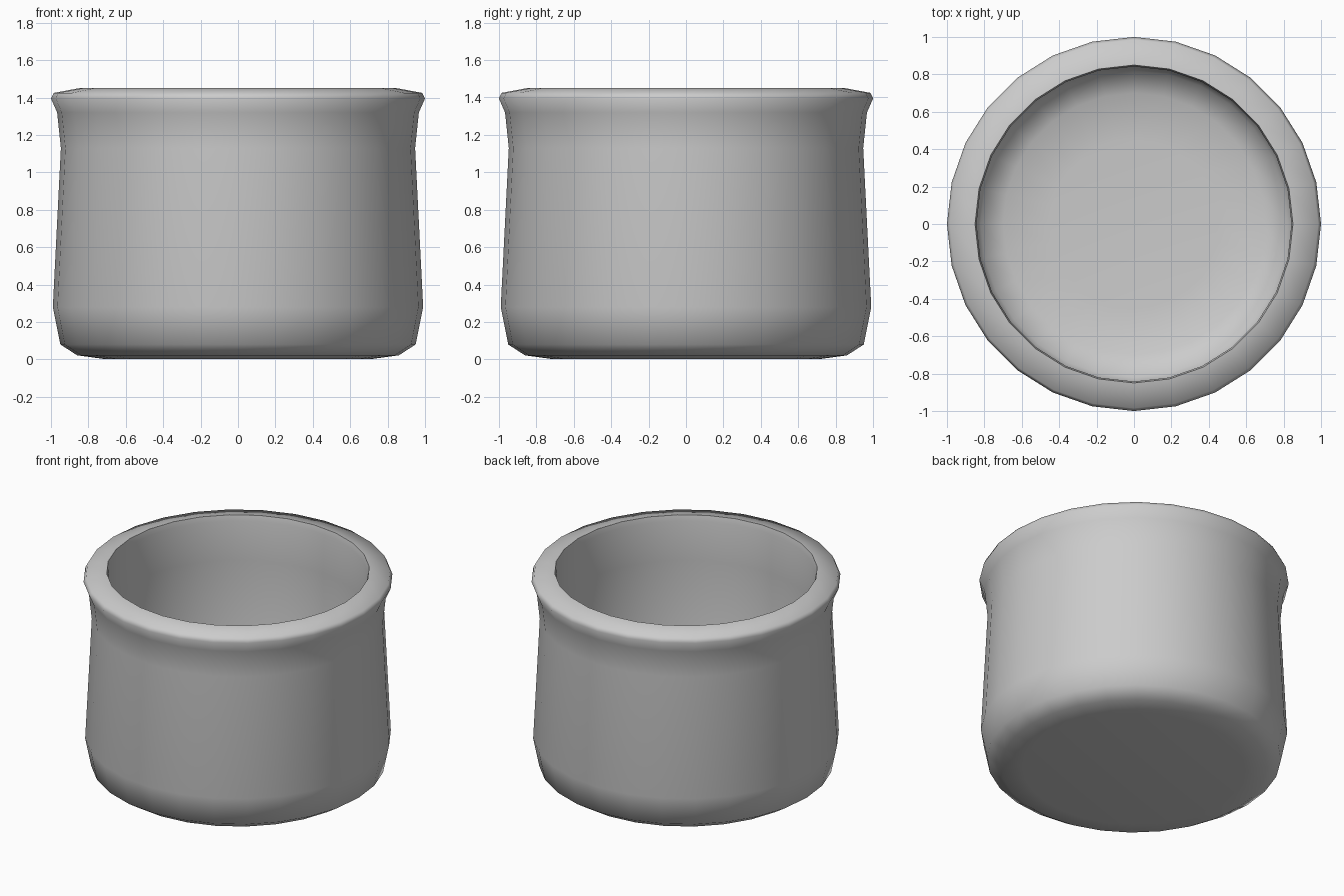
import bpy, bmesh, math

if "Cube" in bpy.data.objects:
    bpy.data.objects.remove(bpy.data.objects["Cube"])

SIDES = 28


def lathe(name, profile, sides):
    """Spin an (r, z) profile about z; points with r = 0 become poles."""
    bm = bmesh.new()
    rings = []
    for r, z in profile:
        if r == 0:
            rings.append([bm.verts.new((0, 0, z))] * sides)
        else:
            rings.append([bm.verts.new((r * math.cos(2 * math.pi * i / sides),
                                        r * math.sin(2 * math.pi * i / sides), z))
                          for i in range(sides)])
    for a, b in zip(rings, rings[1:]):
        for i in range(sides):
            j = (i + 1) % sides
            bm.faces.new(list(dict.fromkeys((a[i], a[j], b[j], b[i]))))
    bmesh.ops.recalc_face_normals(bm, faces=bm.faces)
    mesh = bpy.data.meshes.new(name)
    bm.to_mesh(mesh)
    bm.free()
    obj = bpy.data.objects.new(name, mesh)
    bpy.context.collection.objects.link(obj)
    return obj


# Underside and outer wall, waisted below the flared lip
outer = [(0, 0.005), (0.72, 0.003), (0.86, 0.022), (0.95, 0.08), (0.99, 0.28),
         (0.947, 1.13), (0.967, 1.32), (1.0, 1.395), (0.985, 1.425)]
# Rim, inner wall and rounded floor
inner = [(0.85, 1.45), (0.842, 1.41), (0.842, 1.13), (0.86, 0.32),
         (0.82, 0.2), (0.7, 0.14), (0.45, 0.12), (0, 0.12)]

pot = lathe("pot", outer + inner, SIDES)

# Smooth walls with a crisp inner rim edge
bpy.context.view_layer.objects.active = pot
pot.select_set(True)
bpy.ops.object.shade_smooth_by_angle(angle=math.radians(62))
